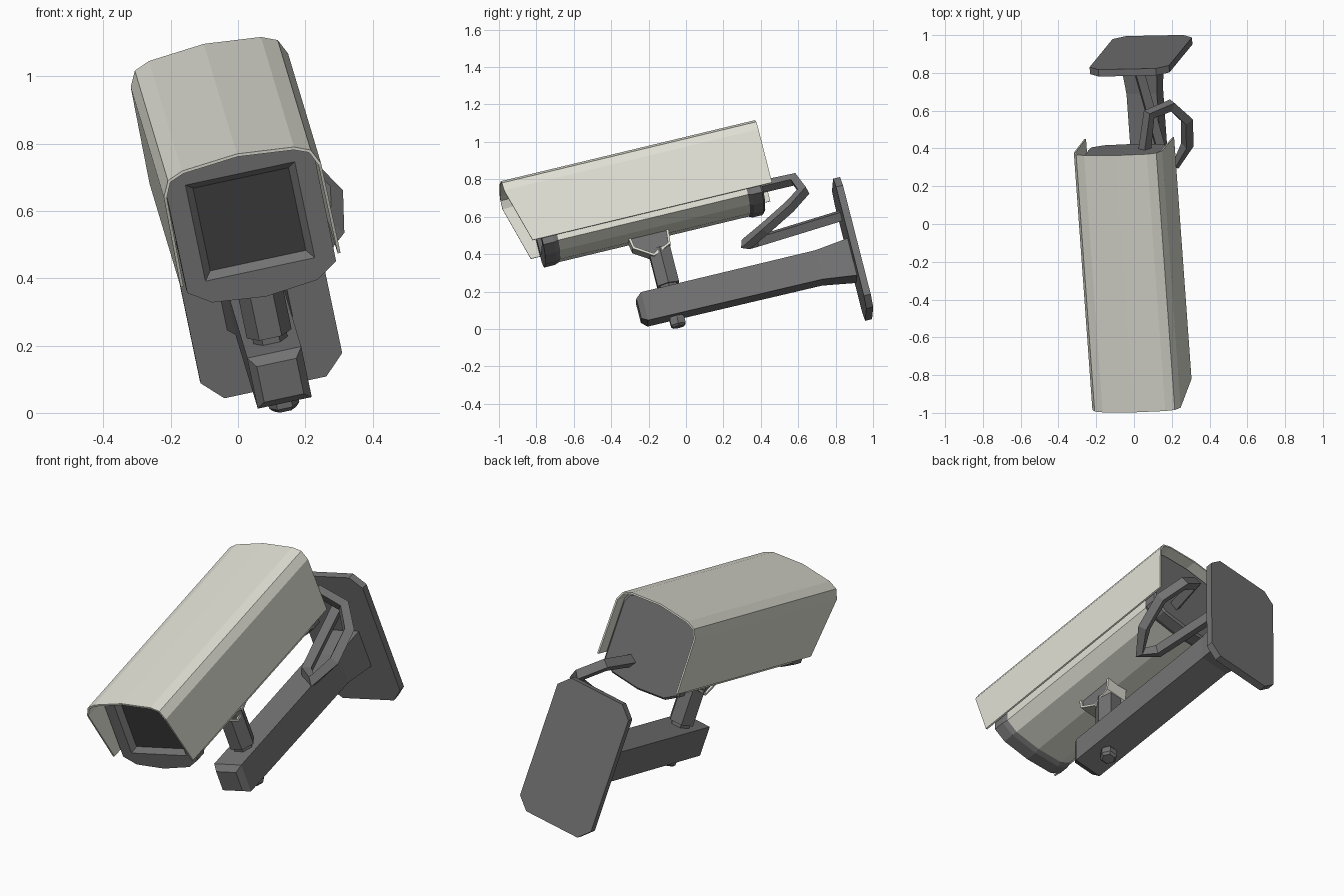
import bpy, bmesh, math
from mathutils import Matrix, Vector

if "Cube" in bpy.data.objects:
    bpy.data.objects.remove(bpy.data.objects["Cube"])

# Shared tilted frame: a = sideways, c = along the camera (back), h = up
B = Vector((-0.07, 0.970, 0.233)).normalized()
U = Vector((-0.1987, -0.2424, 0.9496))
U = (U - B * U.dot(B)).normalized()
R = B.cross(U)
FRAME = Matrix((R, B, U)).transposed().to_4x4()
MID = 0.138


def material(name, col):
    m = bpy.data.materials.new(name)
    m.diffuse_color = (*col, 1)
    m.use_nodes = True
    m.node_tree.nodes["Principled BSDF"].inputs["Base Color"].default_value = m.diffuse_color
    return m


CREAM = material("cream_paint", (0.74, 0.74, 0.66))
DARK = material("dark_grey", (0.17, 0.17, 0.17))
BLACK = material("lens_black", (0.05, 0.05, 0.05))


def loft(name, rings, mat, closed=True):
    """Join rings of (a, c, h) points; closed rings get end caps."""
    bm = bmesh.new()
    vs = [[bm.verts.new(p) for p in r] for r in rings]
    n = len(rings[0])
    for r0, r1 in zip(vs, vs[1:]):
        for i in range(n if closed else n - 1):
            j = (i + 1) % n
            bm.faces.new((r0[i], r0[j], r1[j], r1[i]))
    if closed:
        bm.faces.new(vs[0][::-1])
        bm.faces.new(vs[-1])
    bmesh.ops.recalc_face_normals(bm, faces=bm.faces)
    me = bpy.data.meshes.new(name)
    bm.to_mesh(me)
    bm.free()
    me.materials.append(mat)
    ob = bpy.data.objects.new(name, me)
    bpy.context.collection.objects.link(ob)
    ob.matrix_world = FRAME
    return ob


def mirrored(half):
    """Half profile starting on the centre line -> full open profile, left to right."""
    return [(-x, h) for x, h in reversed(half[1:])] + list(half)


def rect(c, w, h0, h1):
    return [(MID - w, c, h0), (MID + w, c, h0), (MID + w, c, h1), (MID - w, c, h1)]


def ngon(r, h, n=6, a=MID, c=-0.044):
    return [(a + r * math.cos(2 * math.pi * i / n), c + r * math.sin(2 * math.pi * i / n), h)
            for i in range(n)]


# Sun hood: thin open shell with slanted front edges
hood_half = [(0, 0.973), (0.17, 0.957), (0.217, 0.937), (0.239, 0.89), (0.243, 0.59)]
hood = mirrored(hood_half)
front = [(MID + x, -0.706 if h < 0.6 else -0.788, h) for x, h in hood]
back = [(MID + x, 0.614, h) for x, h in hood]
hood_ob = loft("sun_hood", [front, back], CREAM, closed=False)
sol = hood_ob.modifiers.new("thickness", "SOLIDIFY")
sol.thickness = 0.009
# make the shell grow inwards
top = max(hood_ob.data.polygons, key=lambda p: p.center.z)
sol.offset = -1 if top.normal.z > 0 else 1

# Camera body with end caps
lower = mirrored([(0, 0.494), (0.16, 0.511), (0.226, 0.555)])
upper = mirrored([(0, 0.961), (0.166, 0.945), (0.208, 0.926), (0.227, 0.887)])
outline = lower + upper[::-1]


def body_ring(c, inset=0.0):
    kx, kz = 1 - inset / 0.227, 1 - inset / 0.235
    return [(MID + x * kx, c, 0.728 + (h - 0.728) * kz) for x, h in outline]


loft("camera_body", [body_ring(-0.58, 0.009), body_ring(0.485, 0.009)], CREAM)
front_cap = loft("front_cap", [body_ring(-0.655), body_ring(-0.595), body_ring(-0.57, 0.009)], DARK)
loft("rear_cap", [body_ring(0.475, 0.009), body_ring(0.495), body_ring(0.55), body_ring(0.56, 0.01)], DARK)

# Recessed window in the front cap
cutter = loft("window_cutter", [rect(-0.675, 0.181, 0.564, 0.894), rect(-0.62, 0.14, 0.605, 0.853)], DARK)
cutter.hide_render = True
cut = front_cap.modifiers.new("window", "BOOLEAN")
cut.operation = "DIFFERENCE"
cut.solver = "EXACT"
cut.object = cutter
bpy.context.view_layer.objects.active = front_cap
bpy.ops.object.modifier_apply(modifier=cut.name)
bpy.data.objects.remove(cutter)
loft("lens_window", [rect(-0.627, 0.146, 0.599, 0.859), rect(-0.615, 0.146, 0.599, 0.859)], BLACK)

# Saddle under the body: light strap around a dark core
saddle = [(-0.19, 0.53), (-0.178, 0.458), (-0.082, 0.395), (0.013, 0.437), (0.022, 0.525)]
strap = loft("saddle_strap", [[(MID + s, c, h) for c, h in saddle] for s in (-0.062, 0.062)],
             CREAM, closed=False)
s2 = strap.modifiers.new("thickness", "SOLIDIFY")
s2.thickness = 0.014
s2.offset = 0
loft("saddle_core", [[(MID + s, c, h) for c, h in saddle] for s in (-0.052, 0.052)], DARK)

# Post, collar and bolt
loft("post", [ngon(0.068, 0.228), ngon(0.068, 0.43)], DARK)
loft("post_collar", [ngon(0.052, 0.2), ngon(0.052, 0.235)], DARK)
loft("bolt", [ngon(0.034, -0.008), ngon(0.046, 0.004), ngon(0.046, 0.035), ngon(0.036, 0.055)], DARK)

# Arm with chamfered nose and flared root
loft("arm", [rect(-0.232, 0.06, 0.073, 0.184), rect(-0.2, 0.082, 0.05, 0.208),
             rect(0.76, 0.082, 0.045, 0.208), rect(0.95, 0.1, 0.018, 0.228)], DARK)

# Wall plate: rectangle with cut corners
W, H, K = 0.215, 0.366, 0.06
corner = [(W, -H + K), (W, H - K), (W - K, H), (-W + K, H),
          (-W, H - K), (-W, -H + K), (-W + K, -H), (W - K, -H)]
loft("wall_plate", [[(0.144 + x, c, 0.183 + h) for x, h in corner] for c in (0.942, 0.98)], DARK)

# Looping cable from the rear of the body to the plate
path = [(0.055, 0.38, 0.755), (0.08, 0.58, 0.8), (0.195, 0.628, 0.735), (0.28, 0.55, 0.65),
        (0.283, 0.42, 0.535), (0.225, 0.32, 0.452), (0.15, 0.37, 0.465), (0.015, 0.85, 0.612)]
cu = bpy.data.curves.new("cable", "CURVE")
cu.dimensions = "3D"
sp = cu.splines.new("POLY")
sp.points.add(len(path) - 1)
for p, co in zip(sp.points, path):
    p.co = (*co, 1)
cu.bevel_depth = 0.034
cu.bevel_resolution = 0
cu.use_fill_caps = True
cu.materials.append(DARK)
cable = bpy.data.objects.new("cable", cu)
bpy.context.collection.objects.link(cable)
bpy.ops.object.select_all(action="DESELECT")
cable.select_set(True)
bpy.context.view_layer.objects.active = cable
bpy.ops.object.convert(target="MESH")
for p in cable.data.polygons:
    p.use_smooth = False
